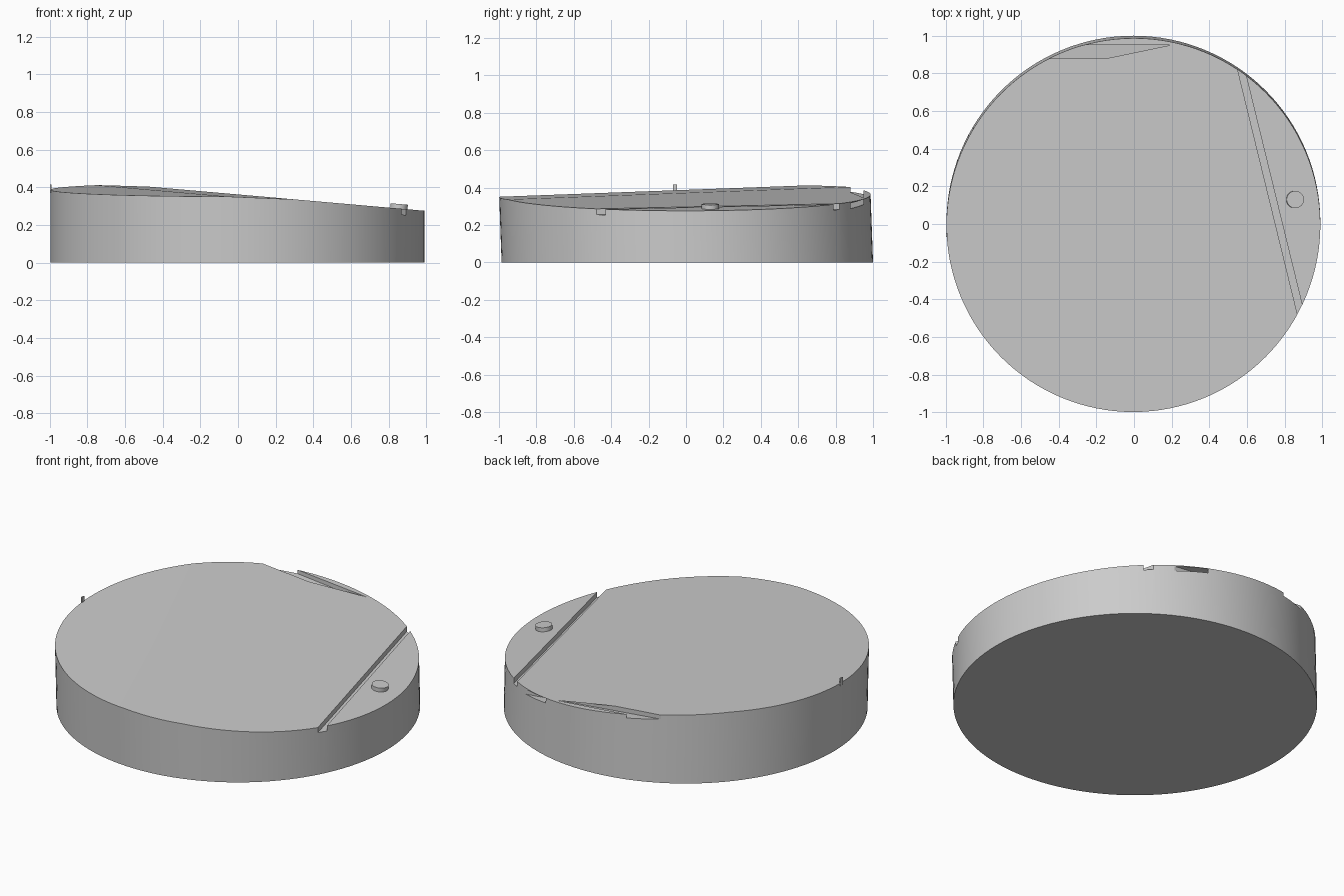
import bpy, bmesh
from math import radians, atan
from mathutils import Vector

cube = bpy.data.objects.get("Cube")
if cube:
    bpy.data.objects.remove(cube, do_unlink=True)

grey = bpy.data.materials.new("plain_grey")
grey.use_nodes = True
grey.diffuse_color = (0.6, 0.6, 0.6, 1)
grey.node_tree.nodes["Principled BSDF"].inputs["Base Color"].default_value = (0.6, 0.6, 0.6, 1)

SLOPE = -0.0875


def right_plane(x):
    return 0.3625 + SLOPE * x


def make_object(name, bm):
    bmesh.ops.recalc_face_normals(bm, faces=bm.faces[:])
    mesh = bpy.data.meshes.new(name)
    bm.to_mesh(mesh)
    bm.free()
    mesh.materials.append(grey)
    obj = bpy.data.objects.new(name, mesh)
    bpy.context.collection.objects.link(obj)
    return obj


def activate(obj):
    bpy.ops.object.select_all(action='DESELECT')
    obj.select_set(True)
    bpy.context.view_layer.objects.active = obj


def trim_top(bm, a, b, c):
    """Slice off everything above z = a + b*x + c*y and close the cut."""
    geom = bm.verts[:] + bm.edges[:] + bm.faces[:]
    cut = bmesh.ops.bisect_plane(bm, geom=geom, plane_co=(0, 0, a),
                                 plane_no=(-b, -c, 1), clear_outer=True)
    edges = [e for e in cut["geom_cut"] if isinstance(e, bmesh.types.BMEdge)]
    bmesh.ops.edgeloop_fill(bm, edges=edges)


def channel(name, start, end, width, floor, roof):
    """Straight box along a line, with floor and roof heights given as functions."""
    a, b = Vector(start), Vector(end)
    d = (b - a).normalized()
    side = Vector((-d.y, d.x)) * width / 2
    corners = [a - side, b - side, b + side, a + side]
    bm = bmesh.new()
    low = [bm.verts.new((p.x, p.y, floor(p.x, p.y))) for p in corners]
    high = [bm.verts.new((p.x, p.y, roof(p.x, p.y))) for p in corners]
    bm.faces.new(low)
    bm.faces.new(high)
    for i in range(4):
        j = (i + 1) % 4
        bm.faces.new((low[i], low[j], high[j], high[i]))
    obj = make_object(name, bm)
    obj.hide_render = True
    return obj


# Round body, slightly leaning, with a softly folded sloping top
bm = bmesh.new()
bmesh.ops.create_cone(bm, cap_ends=True, segments=128, radius1=0.993,
                      radius2=0.993, depth=0.6)
for v in bm.verts:
    v.co.z += 0.3
    v.co.x -= 0.003
    v.co.y += 0.007 - 0.036 * v.co.z
trim_top(bm, 0.3625, SLOPE, 0)
trim_top(bm, 0.388, 0, 0.037)
trim_top(bm, 0.3672, SLOPE / 2, 0.0185)
body = make_object("body", bm)


# Long open groove on the low side, and a slot that dives under the back rim
def slot_roof(x, y):
    return 0.3628 - 0.1 * x + 0.06 * (y - 0.915)


cutters = [
    channel("groove_cutter", (0.503, 1.09), (0.943, -0.71), 0.036,
            lambda x, y: right_plane(x) - 0.031,
            lambda x, y: 0.6),
    channel("slot_cutter", (-0.8, 0.915), (0.8, 0.915), 0.07,
            lambda x, y: slot_roof(x, y) - 0.028, slot_roof),
]
activate(body)
for cutter in cutters:
    mod = body.modifiers.new(cutter.name, 'BOOLEAN')
    mod.operation = 'DIFFERENCE'
    mod.solver = 'EXACT'
    mod.object = cutter
    bpy.ops.object.modifier_apply(modifier=mod.name)
    bpy.data.objects.remove(cutter, do_unlink=True)
bpy.ops.object.shade_smooth_by_angle(angle=radians(20))

# Small round button lying on the slope beyond the groove
bm = bmesh.new()
bmesh.ops.create_cone(bm, cap_ends=True, segments=32, radius1=0.046,
                      radius2=0.046, depth=0.04)
button = make_object("button", bm)
button.location = (0.855, 0.13, right_plane(0.855) + 0.004)
button.rotation_euler.y = -atan(SLOPE)
activate(button)
bpy.ops.object.shade_smooth_by_angle(angle=radians(30))

# Little pointer standing on the rim
bm = bmesh.new()
bmesh.ops.create_cube(bm, size=1)
for v in bm.verts:
    v.co = Vector((v.co.x * 0.008 - 0.994, v.co.y * 0.022 - 0.058, v.co.z * 0.045 + 0.393))
make_object("rim_pointer", bm)
